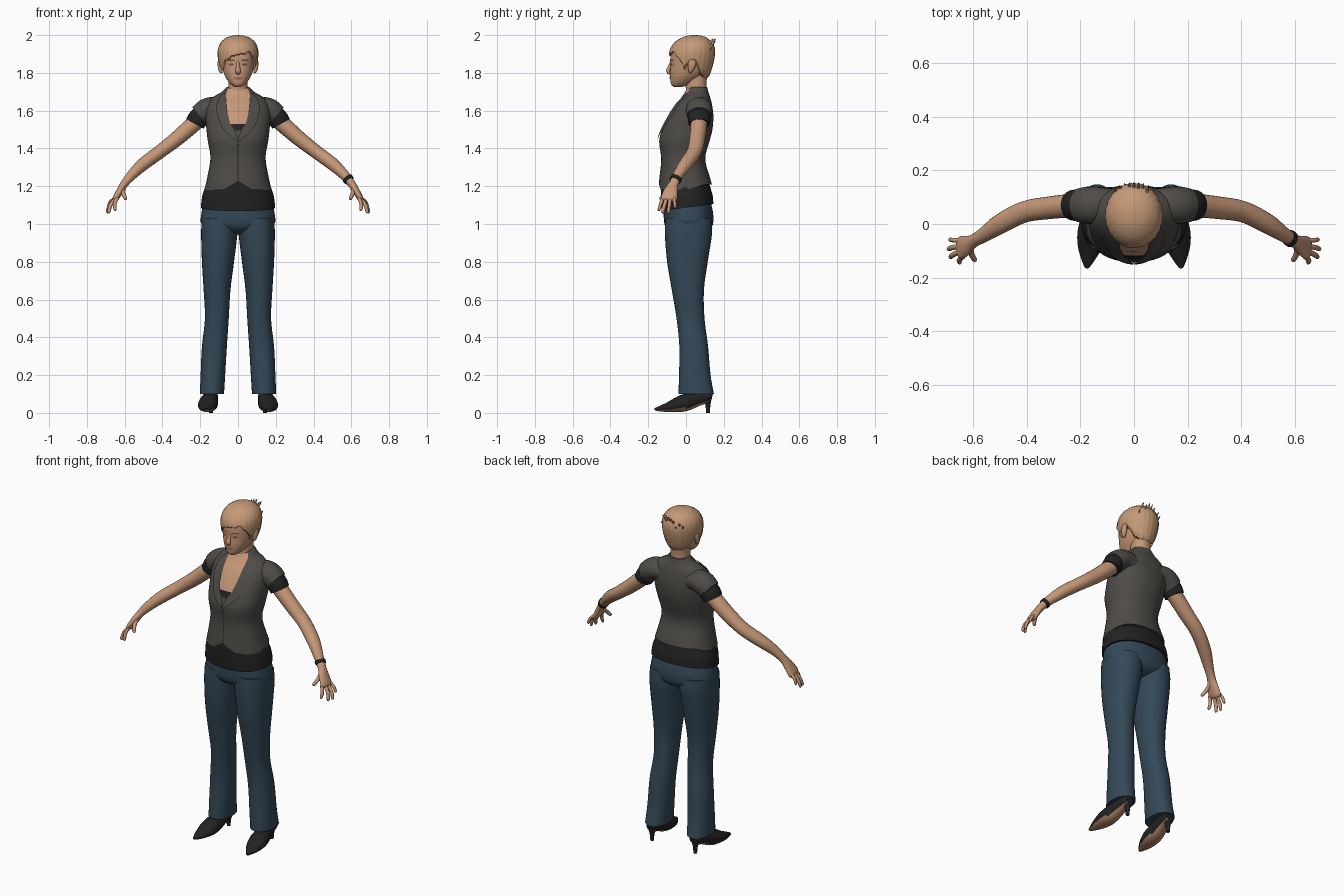
import bpy, bmesh, math, random
from mathutils import Vector

random.seed(4)


def material(name, *rgb):
    m = bpy.data.materials.new(name)
    m.diffuse_color = (*rgb, 1)
    return m


SKIN = material("skin", 0.56, 0.31, 0.185)
HAIR = material("hair", 0.56, 0.32, 0.185)
GREY = material("jacket_grey", 0.078, 0.072, 0.064)
BLACK = material("black", 0.016, 0.016, 0.017)
DENIM = material("denim", 0.034, 0.066, 0.098)
SOLE = material("sole_tan", 0.40, 0.22, 0.13)
LIP = material("lip", 0.40, 0.16, 0.11)
BROW = material("brow", 0.16, 0.08, 0.045)


def spline(rows, k=4):
    """Catmull-Rom interpolation through rows of numbers."""
    out = []
    for i in range(len(rows) - 1):
        a, b, c, d = rows[max(i - 1, 0)], rows[i], rows[i + 1], rows[min(i + 2, len(rows) - 1)]
        for j in range(k):
            t = j / k
            out.append([0.5 * (2 * q + (r - p) * t + (2 * p - 5 * q + 4 * r - s) * t * t
                               + (3 * q - p - 3 * r + s) * t ** 3) for p, q, r, s in zip(a, b, c, d)])
    return out + [list(rows[-1])]


def lerp_table(table, v):
    for a, b in zip(table, table[1:]):
        if v <= b[0]:
            t = max(0, (v - a[0]) / (b[0] - a[0]))
            return [p + (q - p) * t for p, q in zip(a, b)]
    return list(table[-1])


def skin_rings(name, shells, mat, both=False, closed=True):
    """Skin lists of rings (or open strips) into one smooth object."""
    bm = bmesh.new()
    for rings in shells:
        for s in ((1, -1) if both else (1,)):
            vs = [[bm.verts.new((p[0] * s, p[1], p[2])) for p in r] for r in rings]
            n = len(vs[0])
            for a, b in zip(vs, vs[1:]):
                for i in range(n if closed else n - 1):
                    j = (i + 1) % n
                    q = [a[i], a[j], b[j], b[i]]
                    bm.faces.new(q if s > 0 else q[::-1])
            if closed:
                bm.faces.new(vs[0])
                bm.faces.new(vs[-1])
    if closed:
        bmesh.ops.recalc_face_normals(bm, faces=bm.faces)
    me = bpy.data.meshes.new(name)
    bm.to_mesh(me)
    bm.free()
    ob = bpy.data.objects.new(name, me)
    bpy.context.collection.objects.link(ob)
    me.materials.append(mat)
    bpy.ops.object.select_all(action='DESELECT')
    ob.select_set(True)
    bpy.context.view_layer.objects.active = ob
    bpy.ops.object.shade_smooth_by_angle(angle=math.radians(50))
    return ob


def power(v, e):
    return math.copysign(abs(v) ** e, v)


def ring(row, n=48, p=2.2, warp=None):
    """Level cross-section from (z, centre x, half width, front y, back y)."""
    z, cx, rx, yf, yb = row
    pts = []
    for i in range(n):
        a = 2 * math.pi * i / n
        x = cx + rx * power(math.sin(a), 2 / p)
        y = (yf + yb) / 2 - (yb - yf) / 2 * power(math.cos(a), 2 / p)
        pts.append((x, y, z + (warp(x, y, z) if warp else 0)))
    return pts


def body(name, rows, mat, both=False, **kw):
    return skin_rings(name, [[ring(r, **kw) for r in spline(rows)]], mat, both)


def tube(rows, ref=(0, 1, 0), n=16, k=4):
    """Rings along a path of (x, y, z, radius along ref, other radius)."""
    rows, rings = spline(rows, k), []
    for i, r in enumerate(rows):
        c = Vector(r[:3])
        t = (Vector(rows[min(i + 1, len(rows) - 1)][:3]) - Vector(rows[max(i - 1, 0)][:3])).normalized()
        u = Vector(ref)
        u = (u - t * u.dot(t)).normalized()
        w = t.cross(u)
        rings.append([c + u * r[3] * math.cos(a) + w * r[4] * math.sin(a)
                      for a in (2 * math.pi * j / n for j in range(n))])
    return rings


def patch(name, base, rows, off, mat, both=False, p=2.2, nx=12):
    """Thin plate following the front of a body; rows are (z, x0, x1)."""
    table, strips = spline(base), []
    for z, x0, x1 in spline(rows, 5):
        _, _, rx, yf, yb = lerp_table(table, z)
        strip = []
        for i in range(nx + 1):
            x = x0 + (x1 - x0) * i / nx
            f = max(0, 1 - min(1, abs(x) / rx) ** p) ** (1 / p)
            strip.append((x, (yf + yb) / 2 - (yb - yf) / 2 * f - off, z))
        strips.append(strip)
    return skin_rings(name, [strips], mat, both, closed=False)


# Trousers
body("trouser_hips", [(0.945, 0, 0.03, -0.04, 0.07), (0.965, 0, 0.12, -0.09, 0.12),
                      (1.0, 0, 0.192, -0.114, 0.143), (1.06, 0, 0.193, -0.118, 0.143),
                      (1.14, 0, 0.178, -0.115, 0.125)], DENIM)
body("trouser_legs", [(0.1, 0.138, 0.064, -0.04, 0.148), (0.2, 0.133, 0.065, -0.037, 0.13),
                      (0.35, 0.125, 0.066, -0.035, 0.117), (0.5, 0.112, 0.063, -0.05, 0.098),
                      (0.65, 0.111, 0.071, -0.075, 0.095), (0.8, 0.106, 0.085, -0.10, 0.115),
                      (0.95, 0.099, 0.096, -0.112, 0.138), (1.03, 0.097, 0.094, -0.11, 0.135)],
     DENIM, both=True, n=32)

# Undershirt and jacket
body("undershirt", [(1.07, 0, 0.197, -0.128, 0.145), (1.15, 0, 0.188, -0.132, 0.14),
                    (1.23, 0, 0.162, -0.13, 0.118), (1.3, 0, 0.14, -0.12, 0.095)], BLACK,
     warp=lambda x, y, z: max(0, 1 - (z - 1.07) / 0.1) * 0.035 * (y + 0.12) / 0.26)
TORSO = [(1.18, 0, 0.178, -0.143, 0.137), (1.25, 0, 0.162, -0.138, 0.122), (1.35, 0, 0.146, -0.132, 0.102),
         (1.44, 0, 0.160, -0.142, 0.125), (1.5, 0, 0.167, -0.125, 0.14), (1.57, 0, 0.172, -0.092, 0.145),
         (1.63, 0, 0.165, -0.055, 0.138), (1.67, 0, 0.135, -0.02, 0.128), (1.70, 0, 0.085, 0.0, 0.118),
         (1.725, 0, 0.06, 0.012, 0.112)]


def hem(x, y, z):
    t = max(0, 1 - (z - 1.18) / 0.12)
    return t * (0.045 * max(0, 1 - abs(x) / 0.075) if y < 0 else 0.03 * min(1, y / 0.1))


body("jacket", TORSO, GREY, warp=hem)
skin_rings("jacket_sleeves", [tube([(0.07, 0.07, 1.60, 0.06, 0.055), (0.13, 0.07, 1.612, 0.068, 0.06),
                                    (0.17, 0.07, 1.60, 0.07, 0.062), (0.203, 0.07, 1.573, 0.064, 0.059)], n=24)],
           GREY, True)
skin_rings("sleeve_cuffs", [tube([(0.18, 0.07, 1.59, 0.058, 0.052), (0.21, 0.07, 1.56, 0.06, 0.054),
                                  (0.228, 0.07, 1.53, 0.057, 0.052)], n=24)], BLACK, True)

# Neckline, camisole edge, lapels, front seam and button
patch("chest_skin", TORSO, [(1.515, -0.032, 0.032), (1.55, -0.048, 0.048), (1.6, -0.056, 0.056),
                            (1.65, -0.061, 0.061), (1.69, -0.062, 0.062), (1.718, -0.052, 0.052)], 0.004, SKIN)
patch("camisole_edge", TORSO, [(1.495, -0.02, 0.02), (1.51, -0.034, 0.034), (1.53, -0.042, 0.042)], 0.006, BLACK)
patch("lapels", TORSO, [(1.44, 0.0, 0.012), (1.49, 0.014, 0.068), (1.53, 0.04, 0.094), (1.6, 0.057, 0.114),
                        (1.65, 0.062, 0.108), (1.69, 0.063, 0.082)], 0.009, GREY, True)
patch("front_seam", TORSO, [(1.225, -0.002, 0.002), (1.44, -0.002, 0.002)], 0.003, BLACK, nx=2)
patch("button", TORSO, [(1.412, -0.005, 0.005), (1.424, -0.005, 0.005)], 0.006, BLACK, nx=2)

# Arms and hands
skin_rings("arms", [tube([(0.18, 0.07, 1.575, 0.045, 0.042), (0.24, 0.068, 1.525, 0.044, 0.043),
                          (0.32, 0.06, 1.455, 0.042, 0.04), (0.41, 0.045, 1.385, 0.04, 0.036),
                          (0.50, 0.0, 1.318, 0.037, 0.034), (0.56, -0.04, 1.262, 0.028, 0.027),
                          (0.60, -0.064, 1.215, 0.025, 0.021), (0.625, -0.08, 1.175, 0.037, 0.019),
                          (0.648, -0.09, 1.135, 0.043, 0.016), (0.655, -0.093, 1.122, 0.03, 0.009)], n=20)],
           SKIN, True)
fingers = []
for base, tip, r in [((0.638, -0.122, 1.14), (0.652, -0.145, 1.07), 0.0095),
                     ((0.648, -0.103, 1.135), (0.687, -0.125, 1.058), 0.010),
                     ((0.652, -0.083, 1.135), (0.695, -0.094, 1.058), 0.0095),
                     ((0.650, -0.062, 1.14), (0.690, -0.058, 1.085), 0.0085),
                     ((0.607, -0.08, 1.19), (0.594, -0.138, 1.13), 0.011)]:
    a, b = Vector(base), Vector(tip)
    m = a.lerp(b, 0.5) + Vector((0.007, 0, 0.003))
    fingers.append(tube([(*a, r, r), (*m, r, r), (*a.lerp(b, 0.92), r * 0.85, r * 0.85), (*b, r * 0.3, r * 0.3)],
                        ref=(0.3, 1, 0.1), n=10, k=3))
skin_rings("fingers", fingers, SKIN, True)
skin_rings("bracelet", [tube([(0.578, -0.051, 1.243, 0.031, 0.029), (0.589, -0.058, 1.23, 0.031, 0.028)])], BLACK)

# Shoes with tan soles and slim heels
shoes = skin_rings("shoes", [tube([(0.143, 0.138, 0.085, 0.022, 0.022), (0.143, 0.115, 0.088, 0.036, 0.035),
                                   (0.147, 0.06, 0.078, 0.04, 0.042), (0.155, 0.0, 0.056, 0.049, 0.046),
                                   (0.160, -0.045, 0.043, 0.052, 0.040), (0.167, -0.095, 0.030, 0.042, 0.026),
                                   (0.174, -0.145, 0.021, 0.019, 0.013), (0.177, -0.165, 0.019, 0.006, 0.006)],
                                  ref=(1, 0, 0), n=24)], BLACK, True)
shoes.data.materials.append(SOLE)
for f in shoes.data.polygons:
    if f.normal.z < -0.6:
        f.material_index = 1
skin_rings("shoe_heels", [tube([(0.143, 0.112, 0.075, 0.026, 0.03), (0.143, 0.116, 0.045, 0.014, 0.015),
                                (0.143, 0.116, 0.0, 0.01, 0.01)])], BLACK, True)

# Neck and head
body("neck", [(1.60, 0, 0.062, 0.0, 0.10), (1.68, 0, 0.056, 0.0, 0.108), (1.74, 0, 0.051, -0.002, 0.108),
              (1.82, 0, 0.052, -0.005, 0.115)], SKIN, n=28)
HEAD = [(1.726, 0, 0.018, -0.066, -0.02), (1.74, 0, 0.039, -0.079, 0.025), (1.77, 0, 0.062, -0.083, 0.07),
        (1.80, 0, 0.076, -0.084, 0.105), (1.84, 0, 0.086, -0.082, 0.125), (1.88, 0, 0.090, -0.083, 0.135),
        (1.92, 0, 0.090, -0.075, 0.135), (1.96, 0, 0.074, -0.045, 0.115), (1.985, 0, 0.04, 0.0, 0.08)]
body("head", HEAD, SKIN)
skin_rings("nose", [tube([(0, -0.075, 1.862, 0.008, 0.008), (0, -0.084, 1.838, 0.009, 0.009),
                          (0, -0.094, 1.812, 0.014, 0.011), (0, -0.088, 1.799, 0.012, 0.008),
                          (0, -0.08, 1.796, 0.005, 0.004)], ref=(1, 0, 0), n=12)], SKIN)
skin_rings("ears", [tube([(0.086, 0.022, 1.80, 0.006, 0.005), (0.093, 0.025, 1.815, 0.014, 0.010),
                          (0.097, 0.032, 1.845, 0.021, 0.011), (0.096, 0.036, 1.868, 0.016, 0.009),
                          (0.09, 0.036, 1.878, 0.005, 0.004)], n=12)], SKIN, True)
patch("eyes", HEAD, [(1.838, 0.028, 0.040), (1.843, 0.021, 0.049), (1.849, 0.028, 0.043)], 0.002, BROW, True, nx=6)
patch("eyebrows", HEAD, [(1.864, 0.016, 0.054), (1.870, 0.020, 0.056)], 0.002, BROW, True, nx=6)
patch("lips", HEAD, [(1.763, -0.012, 0.012), (1.771, -0.027, 0.027), (1.779, -0.014, 0.014)], 0.003, LIP)

# Short hair with a ragged edge and a swept fringe
CAP = spline([(1.75, 0, 0.054, -0.05, 0.108), (1.78, 0, 0.075, -0.07, 0.122), (1.82, 0, 0.094, -0.085, 0.136),
              (1.87, 0, 0.105, -0.090, 0.149), (1.92, 0, 0.107, -0.086, 0.153), (1.96, 0, 0.092, -0.062, 0.140),
              (1.985, 0, 0.064, -0.026, 0.112), (1.996, 0, 0.036, 0.005, 0.085), (2.0, 0, 0.008, 0.035, 0.055)])
EDGE = [(0, 1.897), (0.6, 1.885), (0.95, 1.85), (1.25, 1.815), (1.45, 1.85), (1.75, 1.865),
        (2.1, 1.80), (2.6, 1.775), (3.15, 1.765)]
N, STEPS = 72, 18
columns = []
for i in range(N):
    a = 2 * math.pi * i / N
    side = a if a <= math.pi else a - 2 * math.pi
    low = lerp_table(EDGE, abs(side))[1] + random.uniform(-0.009, 0.006)
    if abs(side) < 1.2:
        low += 0.022 * math.sin(side * 1.5)
    col = []
    for j in range(STEPS + 1):
        t = math.sin(math.pi / 2 * j / STEPS)
        _, _, rx, yf, yb = lerp_table(CAP, low + (2.0 - low) * t)
        g = (0.88 if j == 0 else 1) + (0.012 * math.sin(i * 2.1) if 0 < j < 15 else 0)
        col.append((rx * g * math.sin(a), (yf + yb) / 2 - (yb - yf) / 2 * g * math.cos(a), low + (2.0 - low) * t))
    columns.append(col)
skin_rings("hair", [[[c[j] for c in columns] for j in range(STEPS + 1)]], HAIR)

# Loose tufts at the crown and nape
tufts = []
for i in range(9):
    x = -0.06 + 0.015 * i
    z = random.uniform(1.91, 1.96)
    y = 0.135 - 6 * x * x
    tufts.append(tube([(x, y - 0.02, z - 0.01, 0.009, 0.012), (x * 1.1, y + 0.008, z + 0.008, 0.006, 0.008),
                       (x * 1.2, y + 0.022, z + 0.024, 0.001, 0.001)], ref=(1, 0, 0), n=6, k=2))
skin_rings("hair_tufts", tufts, HAIR)
